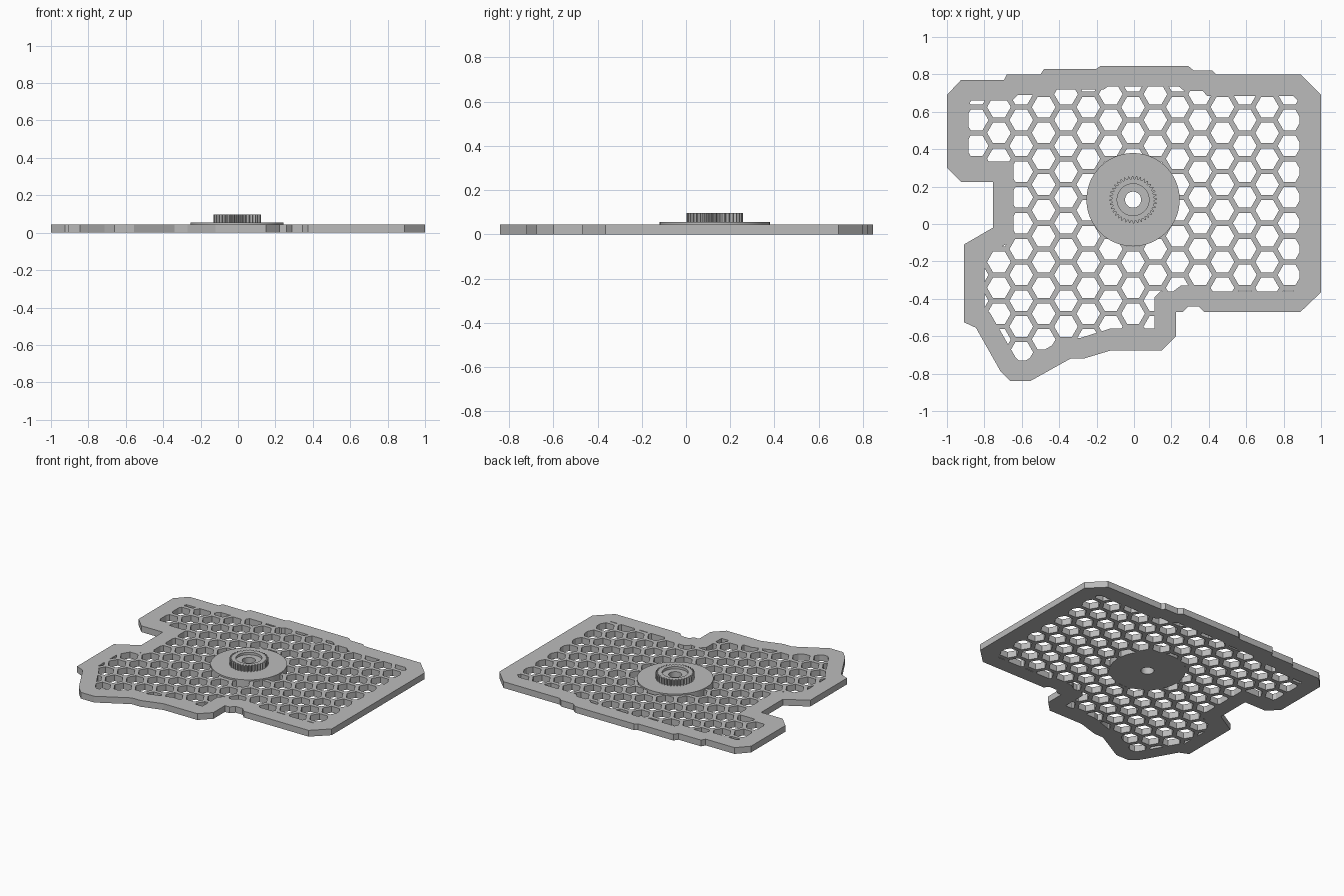
import bpy, bmesh, math

if "Cube" in bpy.data.objects:
    bpy.data.objects.remove(bpy.data.objects["Cube"])

THICK = 0.045                 # plate thickness
HUB = (-0.005, 0.13)          # hub centre
DISC_R = 0.249
PITCH, HEX_R = 0.138, 0.0635  # honeycomb spacing and hole radius

grey = bpy.data.materials.new("light grey")
grey.diffuse_color = (0.5, 0.5, 0.5, 1)
grey.use_nodes = True
grey.node_tree.nodes["Principled BSDF"].inputs["Base Color"].default_value = grey.diffuse_color


def new_object(name, bm):
    bmesh.ops.recalc_face_normals(bm, faces=bm.faces)
    mesh = bpy.data.meshes.new(name)
    bm.to_mesh(mesh)
    bm.free()
    mesh.materials.append(grey)
    ob = bpy.data.objects.new(name, mesh)
    bpy.context.collection.objects.link(ob)
    return ob


def add_prism(bm, pts, z0, z1):
    low = [bm.verts.new((x, y, z0)) for x, y in pts]
    top = [bm.verts.new((x, y, z1)) for x, y in pts]
    bm.faces.new(low[::-1])
    bm.faces.new(top)
    n = len(pts)
    for i in range(n):
        j = (i + 1) % n
        bm.faces.new((low[i], low[j], top[j], top[i]))


def circle(cx, cy, r, n):
    return [(cx + r * math.cos(2 * math.pi * i / n),
             cy + r * math.sin(2 * math.pi * i / n)) for i in range(n)]


def prism(name, pts, z0, z1):
    bm = bmesh.new()
    add_prism(bm, pts, z0, z1)
    return new_object(name, bm)


def boolean(ob, cutter, operation):
    mod = ob.modifiers.new(operation.lower(), 'BOOLEAN')
    mod.operation, mod.object, mod.solver = operation, cutter, 'EXACT'
    bpy.context.view_layer.objects.active = ob
    bpy.ops.object.modifier_apply(modifier=mod.name)
    bpy.data.objects.remove(cutter)


# plate outline, clockwise from the upper left corner
outline = [(-1, .69), (-.925, .77), (-.695, .77), (-.68, .80), (-.50, .80), (-.48, .83),
           (-.20, .83), (-.18, .845), (.29, .845), (.32, .82), (.42, .82), (.44, .80),
           (.89, .80), (1, .69), (1, -.365), (.89, -.47), (.375, -.47), (.345, -.44),
           (.29, -.44), (.26, -.47), (.225, -.47), (.225, -.60), (.15, -.675),
           (-.12, -.675), (-.27, -.72), (-.34, -.72), (-.555, -.84), (-.66, -.84),
           (-.715, -.785), (-.845, -.555), (-.91, -.525), (-.91, -.11), (-.755, -.02),
           (-.755, .225), (-.925, .225), (-1, .30)]
# area open to the honeycomb
opening = [(-.885, .64), (-.87, .66), (-.65, .66), (-.62, .69), (-.46, .69), (-.43, .72),
           (-.16, .72), (-.14, .735), (.24, .735), (.27, .71), (.37, .71), (.39, .685),
           (.85, .685), (.885, .65), (.885, -.33), (.85, -.36), (.42, -.36), (.38, -.33),
           (.25, -.33), (.21, -.36), (.14, -.36), (.11, -.39), (.11, -.56), (-.13, -.56),
           (-.29, -.61), (-.37, -.61), (-.58, -.73), (-.615, -.73), (-.635, -.71),
           (-.77, -.475), (-.80, -.455), (-.80, -.175), (-.645, -.085), (-.645, .335),
           (-.87, .335), (-.885, .35)]

plate = prism("honeycomb_plate", outline[::-1], 0, THICK)

# honeycomb holes, trimmed to the opening
bm = bmesh.new()
for col in range(-8, 9):
    x = HUB[0] + col * PITCH * math.sqrt(3) / 2
    for row in range(-10, 4):
        y = 0.487 + (row + 0.5 * (col % 2)) * PITCH
        add_prism(bm, circle(x, y, HEX_R, 6), -0.05, 0.1)
holes = new_object("hole_cutter", bm)
boolean(holes, prism("opening_cutter", opening[::-1], -0.02, 0.07), 'INTERSECT')
boolean(plate, holes, 'DIFFERENCE')
boolean(plate, prism("hub_cutter", circle(*HUB, DISC_R, 144), -0.05, 0.1), 'DIFFERENCE')

# hub: disc, toothed gear and stepped bore lofted as one closed ring
TEETH, STEPS = 36, 4
profile = [(0.043, 0, 0), (DISC_R, 0, 0), (DISC_R, 0.055, 0), (0.112, 0.055, 1),
           (0.112, 0.097, 1), (0.085, 0.097, 0), (0.085, 0.08, 0), (0.043, 0.08, 0)]
bm = bmesh.new()
n = TEETH * STEPS
rings = []
for r, z, toothed in profile:
    ring = []
    for i in range(n):
        rad = r + (0.015 if toothed and i % STEPS in (0, 1) else 0)
        a = 2 * math.pi * i / n
        ring.append(bm.verts.new((HUB[0] + rad * math.cos(a), HUB[1] + rad * math.sin(a), z)))
    rings.append(ring)
for k, a in enumerate(rings):
    b = rings[(k + 1) % len(rings)]
    for i in range(n):
        j = (i + 1) % n
        bm.faces.new((a[i], a[j], b[j], b[i]))
hub = new_object("gear_hub", bm)

bpy.ops.object.select_all(action='DESELECT')
hub.select_set(True)
bpy.context.view_layer.objects.active = hub
bpy.ops.object.shade_smooth_by_angle(angle=math.radians(25))
